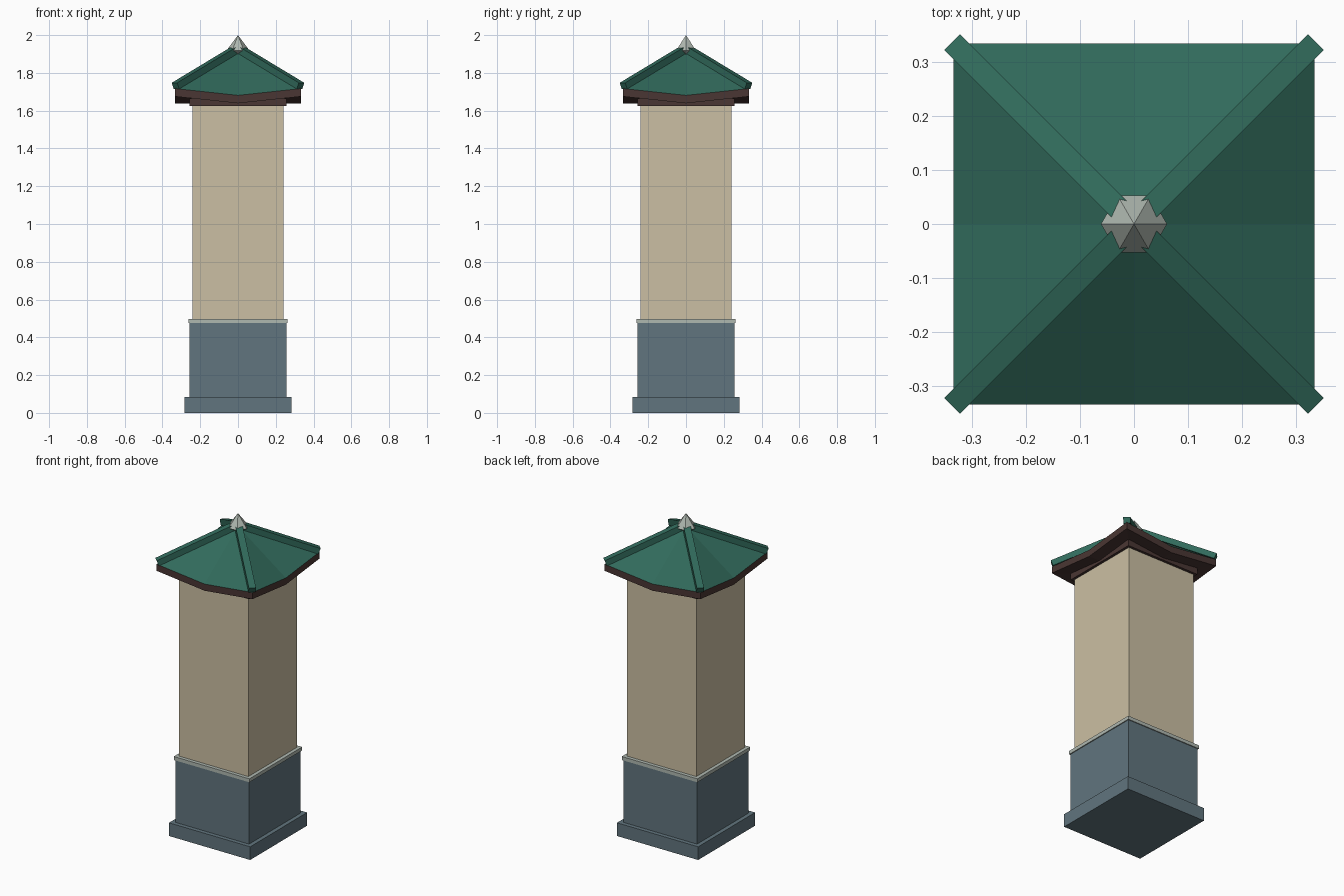
import bpy
import bmesh
import math
from mathutils import Matrix, Vector

cube = bpy.data.objects.get("Cube")
if cube:
    bpy.data.objects.remove(cube, do_unlink=True)


def material(name, hex_code):
    """Flat material from an sRGB hex string."""
    values = [int(hex_code[i:i + 2], 16) / 255 for i in (0, 2, 4)]
    rgb = [v / 12.92 if v < 0.04 else ((v + 0.055) / 1.055) ** 2.4 for v in values]
    mat = bpy.data.materials.new(name)
    mat.use_nodes = True
    mat.diffuse_color = (*rgb, 1)
    mat.node_tree.nodes["Principled BSDF"].inputs["Base Color"].default_value = (*rgb, 1)
    return mat


STONE = material("blue grey stone", "61757E")
TRIM = material("pale grey stone", "AFB8B0")
PLASTER = material("cream plaster", "CBBFA3")
WOOD = material("dark brown wood", "4A3633")
TILE = material("green tile", "316A5B")


def add_object(name, bm, *mats):
    bmesh.ops.recalc_face_normals(bm, faces=bm.faces)
    mesh = bpy.data.meshes.new(name)
    bm.to_mesh(mesh)
    bm.free()
    for mat in mats:
        mesh.materials.append(mat)
    obj = bpy.data.objects.new(name, mesh)
    bpy.context.collection.objects.link(obj)
    return obj


def square_block(name, half, bottom, top, mat):
    bm = bmesh.new()
    bmesh.ops.create_cube(bm, size=1)
    bmesh.ops.scale(bm, vec=(2 * half, 2 * half, top - bottom), verts=bm.verts)
    bmesh.ops.translate(bm, vec=(0, 0, (top + bottom) / 2), verts=bm.verts)
    return add_object(name, bm, mat)


# Stacked square pillar
square_block("plinth", 0.283, 0, 0.083, STONE)
square_block("pillar_base", 0.257, 0.083, 0.476, STONE)
square_block("base_trim", 0.263, 0.476, 0.498, TRIM)
square_block("pillar_shaft", 0.241, 0.498, 1.64, PLASTER)
square_block("eave_bracket", 0.257, 1.625, 1.665, WOOD)

# Roof: eaves lift at the corners, tiles above, wood fascia and soffit below
EAVE, APEX = 0.333, 1.918
CORNER, MIDDLE, THICK = 1.717, 1.681, 0.042
bm = bmesh.new()
upper, lower = [], []
for i in range(8):
    a = i * math.pi / 4
    x, y = round(math.cos(a)) * EAVE, round(math.sin(a)) * EAVE
    z = CORNER if i % 2 else MIDDLE
    upper.append(bm.verts.new((x, y, z)))
    lower.append(bm.verts.new((x, y, z - THICK)))
peak = bm.verts.new((0, 0, APEX))
under = bm.verts.new((0, 0, MIDDLE - THICK))
for i in range(8):
    j = (i + 1) % 8
    bm.faces.new((upper[i], upper[j], peak)).material_index = 1
    bm.faces.new((lower[i], lower[j], upper[j], upper[i]))
    bm.faces.new((lower[j], lower[i], under))
add_object("roof", bm, WOOD, TILE)

# Four ridge bars running from the peak out to the corners
reach = EAVE * math.sqrt(2)
slope = math.atan2(APEX - CORNER, reach)
length = reach / math.cos(slope)
for i, name in enumerate(("back_left", "back_right", "front_right", "front_left")):
    bm = bmesh.new()
    bmesh.ops.create_cube(bm, size=1)
    bmesh.ops.scale(bm, vec=(length, 0.041, 0.036), verts=bm.verts)
    bmesh.ops.translate(bm, vec=(length / 2 - 0.008, 0, 0.012), verts=bm.verts)
    turn = Matrix.Rotation(math.pi / 4 + i * math.pi / 2, 4, "Z")
    tilt = Matrix.Rotation(slope, 4, "Y")
    bm.transform(Matrix.Translation((0, 0, APEX)) @ turn @ tilt)
    add_object(name + "_ridge", bm, TILE)

# Six-sided pointed finial
bm = bmesh.new()
tip = bm.verts.new((0, 0, 2))
foot = bm.verts.new((0, 0, 1.88))
ring = [bm.verts.new(Matrix.Rotation(i * math.pi / 3, 3, "Z") @ Vector((0.061, 0, 1.918)))
        for i in range(6)]
for a, b in zip(ring, ring[1:] + ring[:1]):
    bm.faces.new((a, b, tip))
    bm.faces.new((b, a, foot))
add_object("finial", bm, TRIM)
